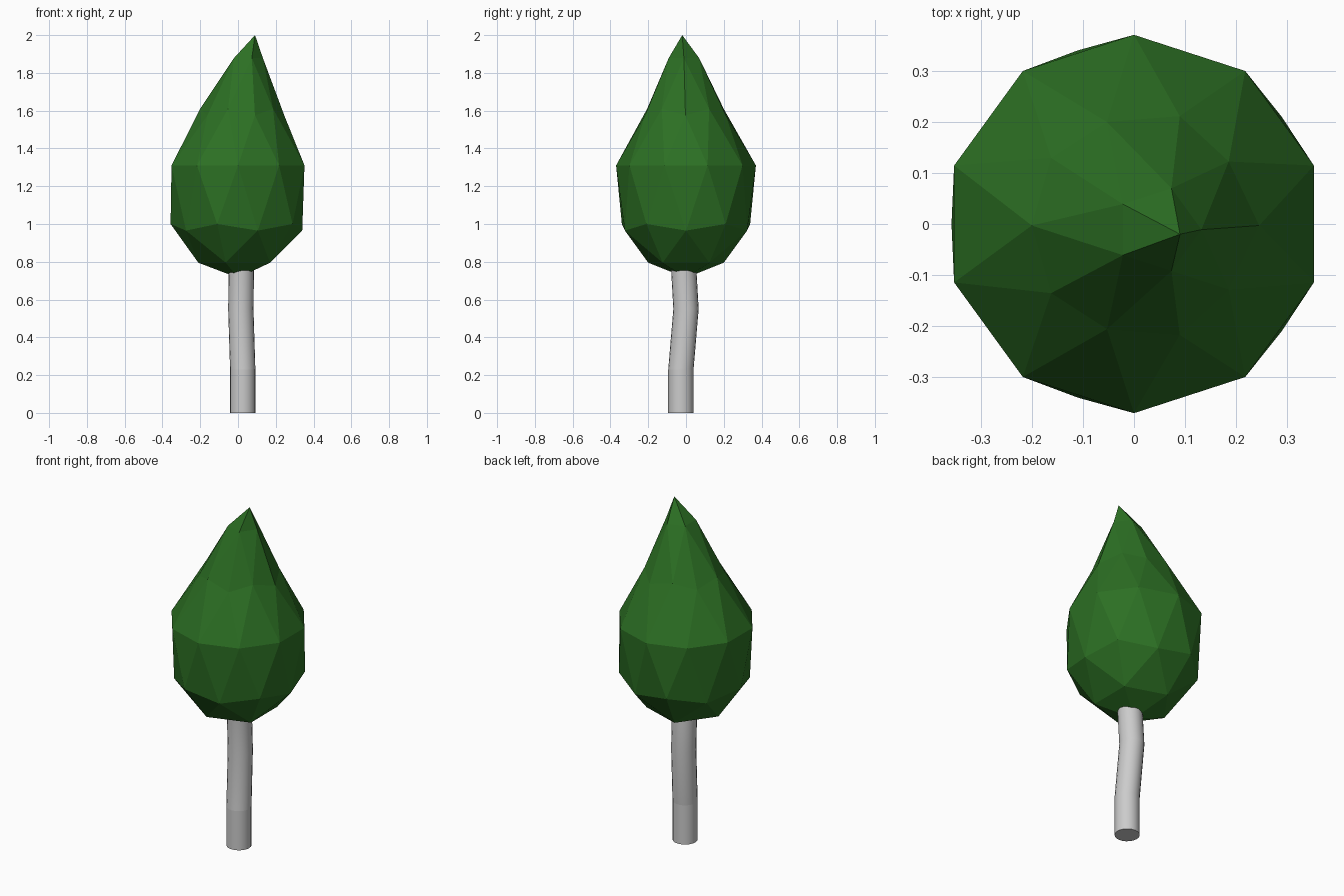
import bpy, bmesh
from math import cos, sin, pi

if "Cube" in bpy.data.objects:
    bpy.data.objects.remove(bpy.data.objects["Cube"])


def make_object(name, bm, smooth=False):
    bmesh.ops.recalc_face_normals(bm, faces=bm.faces)
    mesh = bpy.data.meshes.new(name)
    bm.to_mesh(mesh)
    bm.free()
    obj = bpy.data.objects.new(name, mesh)
    bpy.context.collection.objects.link(obj)
    if smooth:
        bpy.ops.object.select_all(action='DESELECT')
        obj.select_set(True)
        bpy.context.view_layer.objects.active = obj
        bpy.ops.object.shade_smooth_by_angle(angle=0.6)
    return obj


def tube(name, centres, radius=0.067, sides=20):
    """Loft horizontal rings through the given centres, capped at both ends."""
    bm = bmesh.new()
    rings = [[bm.verts.new((x + radius * cos(2 * pi * i / sides),
                            y + radius * sin(2 * pi * i / sides), z))
              for i in range(sides)] for x, y, z in centres]
    for a, b in zip(rings, rings[1:]):
        for i in range(sides):
            j = (i + 1) % sides
            bm.faces.new((a[i], a[j], b[j], b[i]))
    bm.faces.new(rings[0])
    bm.faces.new(rings[-1])
    return make_object(name, bm, True)


# Trunk: straight foot and bent upper stem
tube("trunk_base", [(0.025, -0.027, 0), (0.025, -0.027, 0.23)])
tube("trunk_stem", [(0.025, -0.027, 0.23), (0.015, 0, 0.55), (0.018, -0.013, 0.78)])

# Foliage: icosphere rings remapped to (height, radius, x shift, y shift)
rings = {
    1.0: (2.0, 0, 0.09, -0.02),
    0.851: (1.878, 0.085, 0.047, -0.011),
    0.526: (1.61, 0.213, 0.013, -0.003),
    0.447: (1.575, 0.225, 0.02, -0.003),
    0.0: (1.31, 0.37, 0, 0),
    -0.447: (1.0, 0.357, 0, 0),
    -0.526: (0.965, 0.34, 0, 0),
    -0.851: (0.795, 0.21, 0, 0),
    -1.0: (0.715, 0, 0, 0),
}
bm = bmesh.new()
bmesh.ops.create_icosphere(bm, subdivisions=2, radius=1)
for v in bm.verts:
    key = min(rings, key=lambda k: abs(k - v.co.z))
    z, r, dx, dy = rings[key]
    flat = v.co.xy.normalized() * r if r else v.co.xy * 0
    v.co = (flat.x + dx, flat.y + dy, z)
foliage = make_object("foliage", bm)

green = bpy.data.materials.new("leaf_green")
green.diffuse_color = (0.025, 0.16, 0.017, 1)
green.use_nodes = True
green.node_tree.nodes["Principled BSDF"].inputs["Base Color"].default_value = green.diffuse_color
foliage.data.materials.append(green)
